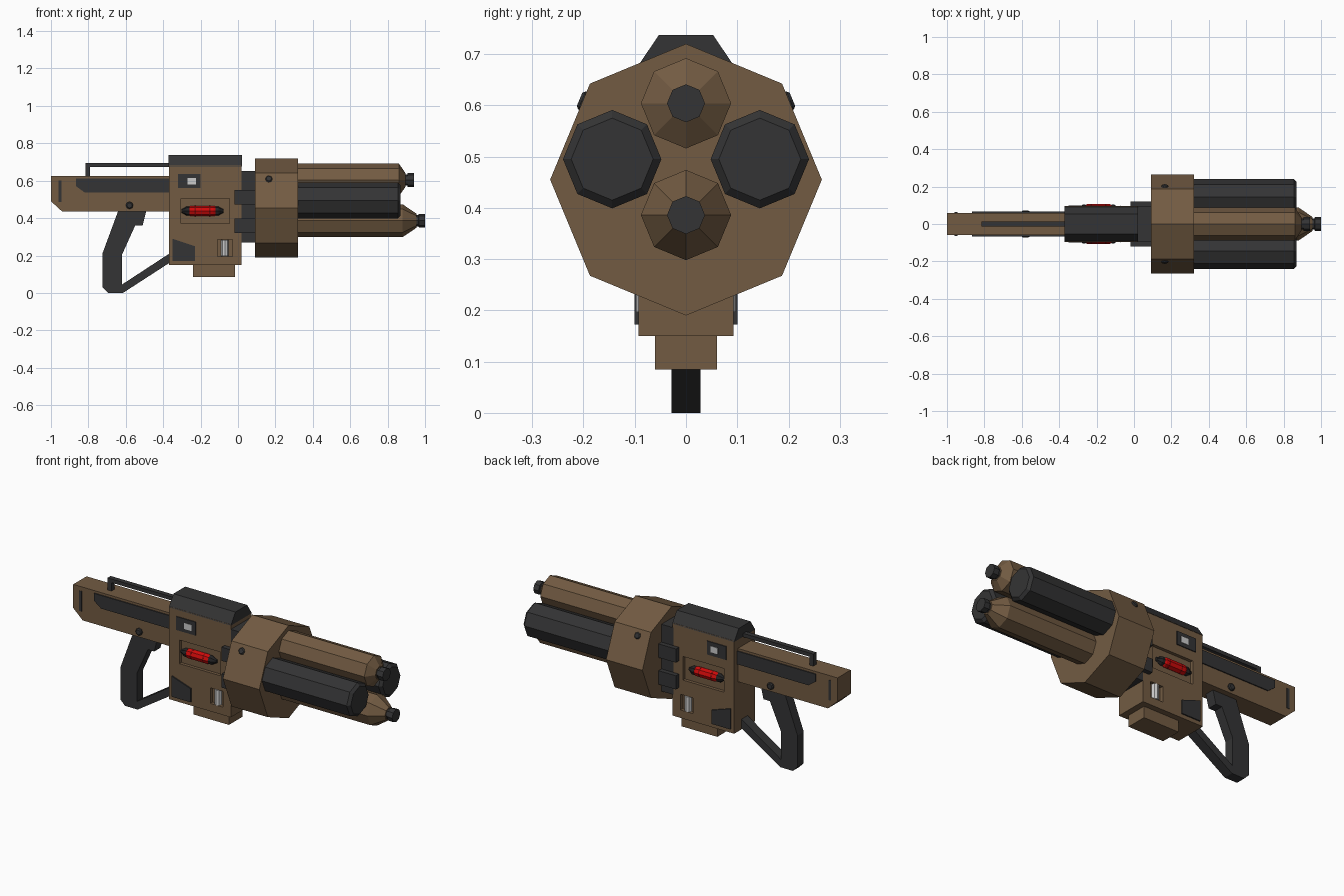
import bpy, bmesh, math
from mathutils import Vector, Matrix

if "Cube" in bpy.data.objects:
    bpy.data.objects.remove(bpy.data.objects["Cube"])


def material(name, rgb):
    m = bpy.data.materials.new(name)
    m.diffuse_color = (*rgb, 1)
    m.use_nodes = True
    m.node_tree.nodes["Principled BSDF"].inputs["Base Color"].default_value = m.diffuse_color
    return m


BROWN = material("brown", (0.17, 0.105, 0.055))
DARK = material("charcoal", (0.034, 0.034, 0.035))
BLACK = material("black", (0.017, 0.017, 0.018))
RED = material("red", (0.62, 0.003, 0.003))
DEEP = material("deep red", (0.25, 0.003, 0.003))
LIGHT = material("light grey", (0.6, 0.6, 0.6))


def finish(name, bm, mat):
    bmesh.ops.recalc_face_normals(bm, faces=bm.faces)
    me = bpy.data.meshes.new(name)
    bm.to_mesh(me)
    bm.free()
    me.materials.append(mat)
    ob = bpy.data.objects.new(name, me)
    bpy.context.collection.objects.link(ob)
    return ob


def prism(name, pts, y0, y1, mat):
    """Extrude an (x, z) profile from y0 to y1."""
    bm = bmesh.new()
    f = bm.faces.new([bm.verts.new((x, y0, z)) for x, z in pts])
    r = bmesh.ops.extrude_face_region(bm, geom=[f])
    vs = [v for v in r["geom"] if isinstance(v, bmesh.types.BMVert)]
    bmesh.ops.translate(bm, verts=vs, vec=(0, y1 - y0, 0))
    return finish(name, bm, mat)


def box(name, x0, x1, y0, y1, z0, z1, mat):
    return prism(name, [(x0, z0), (x1, z0), (x1, z1), (x0, z1)], y0, y1, mat)


def turned(name, prof, origin, mat, axis=(1, 0, 0), n=8, turn=0):
    """Faceted lathe: prof is (distance along axis, radius)."""
    bm = bmesh.new()
    a = Vector(axis).normalized()
    up = Vector((0, 0, 1)) if abs(a.z) < 0.9 else Vector((0, 1, 0))
    u = (up - a * up.dot(a)).normalized()
    w = a.cross(u)
    rings = []
    for d, r in prof:
        ring = []
        for i in range(n):
            t = 2 * math.pi * i / n + turn
            ring.append(bm.verts.new(Vector(origin) + a * d + (u * math.cos(t) + w * math.sin(t)) * r))
        rings.append(ring)
    for p, q in zip(rings, rings[1:]):
        for i in range(n):
            j = (i + 1) % n
            bm.faces.new((p[i], p[j], q[j], q[i]))
    bm.faces.new(rings[0])
    bm.faces.new(rings[-1])
    return finish(name, bm, mat)


# Stock, top rail and handle
prism("stock", [(-1, 0.49), (-0.94, 0.435), (-0.36, 0.435), (-0.36, 0.625), (-1, 0.625)], -0.06, 0.06, BROWN)
prism("top_rail", [(-0.815, 0.62), (-0.79, 0.62), (-0.79, 0.673), (-0.36, 0.673), (-0.36, 0.694), (-0.815, 0.694)],
      -0.014, 0.014, DARK)
prism("handle", [(-0.64, 0.44), (-0.725, 0.21), (-0.725, 0.03), (-0.695, 0), (-0.615, 0), (-0.36, 0.165),
                 (-0.36, 0.215), (-0.62, 0.045), (-0.62, 0.205), (-0.55, 0.36), (-0.51, 0.36), (-0.49, 0.44)],
      -0.028, 0.028, DARK)

# Receiver with side recesses cut out
receiver = box("receiver", -0.37, 0.02, -0.093, 0.093, 0.15, 0.68, BROWN)
for s in (-1, 1):
    for x0, x1, z0, z1, depth in ((-0.305, -0.045, 0.37, 0.505, 0.018), (-0.11, -0.03, 0.195, 0.285, 0.022)):
        ya, yb = sorted((s * (0.093 - depth), s * 0.15))
        cutter = box("recess_cutter", x0, x1, ya, yb, z0, z1, BROWN)
        cutter.hide_render = True
        mod = receiver.modifiers.new("recess", "BOOLEAN")
        mod.operation = "DIFFERENCE"
        mod.solver = "EXACT"
        mod.object = cutter
        bpy.context.view_layer.objects.active = receiver
        bpy.ops.object.modifier_apply(modifier=mod.name)
        bpy.data.objects.remove(cutter)
box("magazine_base", -0.24, -0.015, -0.06, 0.06, 0.085, 0.152, BROWN)

# Chamfered cap over the receiver
bm = bmesh.new()
ends = [[bm.verts.new((x, y, z)) for y, z in ((-0.095, 0.675), (0.095, 0.675), (0.053, 0.737), (-0.053, 0.737))]
        for x in (-0.371, 0.021)]
for e in ends:
    bm.faces.new(e)
for i in range(4):
    j = (i + 1) % 4
    bm.faces.new((ends[0][i], ends[0][j], ends[1][j], ends[1][i]))
finish("receiver_cap", bm, DARK)

# Details on both sides
for s, side in ((-1, "right"), (1, "left")):
    def plate(name, pts, ya, yb, mat):
        prism(f"{name}_{side}", pts, *sorted((s * ya, s * yb)), mat)

    def rect(x0, x1, z0, z1):
        return [(x0, z0), (x1, z0), (x1, z1), (x0, z1)]

    plate("stock_panel", [(-0.865, 0.612), (-0.865, 0.57), (-0.82, 0.537), (-0.365, 0.537), (-0.365, 0.612)],
          0.058, 0.066, DARK)
    plate("stock_slot", rect(-0.96, -0.945, 0.485, 0.6), 0.058, 0.063, DARK)
    turned(f"stock_pin_{side}", [(0, 0.02), (0.012, 0.02), (0.016, 0.014)], (-0.58, s * 0.057, 0.468), DARK, (0, s, 0))
    plate("corner_plate", [(-0.35, 0.172), (-0.23, 0.172), (-0.23, 0.25), (-0.35, 0.29)], 0.091, 0.1, DARK)
    plate("gauge_frame", rect(-0.322, -0.2, 0.56, 0.637), 0.091, 0.098, DARK)
    plate("gauge_window", rect(-0.27, -0.225, 0.58, 0.615), 0.097, 0.1, LIGHT)
    # Glowing capsule in its recess
    y, z = s * 0.078, 0.438
    turned(f"capsule_glass_{side}", [(-0.265, 0.022), (-0.25, 0.028), (-0.13, 0.028), (-0.115, 0.022)], (0, y, z), RED)
    for k, x in enumerate((-0.232, -0.155)):
        turned(f"capsule_band_{side}_{k}", [(x, 0.0285), (x + 0.007, 0.0285)], (0, y, z), DEEP)
    for k, (x, d) in enumerate(((-0.19, -1), (-0.19, 1))):
        turned(f"capsule_end_{side}_{k}", [(0.07, 0.025), (0.085, 0.025), (0.1, 0.015), (0.112, 0.01)],
               (x, y, z), BLACK, (d, 0, 0))
    turned(f"small_cylinder_{side}", [(0.197, 0.02), (0.283, 0.02)], (-0.07, s * 0.078, 0), LIGHT, (0, 0, 1))
    # Bolt on the drum facet
    t = math.radians(22.5)
    turned(f"drum_bolt_{side}", [(0, 0.019), (0.012, 0.019), (0.017, 0.014)],
           (0.165, s * 0.192, 0.605), DARK, (0, s * math.cos(t), math.sin(t)))
    # Dark side barrels
    turned(f"side_barrel_{side}", [(0.31, 0.096), (0.855, 0.096), (0.87, 0.08)], (0, s * 0.144, 0.495), DARK)

# Coupling between receiver and drum
box("coupling_core", 0.015, 0.095, -0.093, 0.093, 0.27, 0.653, DARK)
for k, z in enumerate((0.32, 0.473)):
    box(f"coupling_block_{k}", -0.02, 0.095, -0.12, 0.12, z, z + 0.078, DARK)

# Drum and tapered centre barrels
turned("drum", [(0.09, 0.265), (0.32, 0.265)], (0, 0, 0.455), BROWN)
for name, z, a, b, c in (("upper", 0.604, 0.86, 0.895, 0.94), ("lower", 0.386, 0.88, 0.955, 1.0)):
    turned(f"{name}_barrel", [(0.31, 0.088), (a, 0.088), (b, 0.037)], (0, 0, z), BROWN)
    turned(f"{name}_muzzle", [(b - 0.02, 0.03), (b + 0.01, 0.03), (b + 0.012, 0.037), (c, 0.037)], (0, 0, z), DARK)
